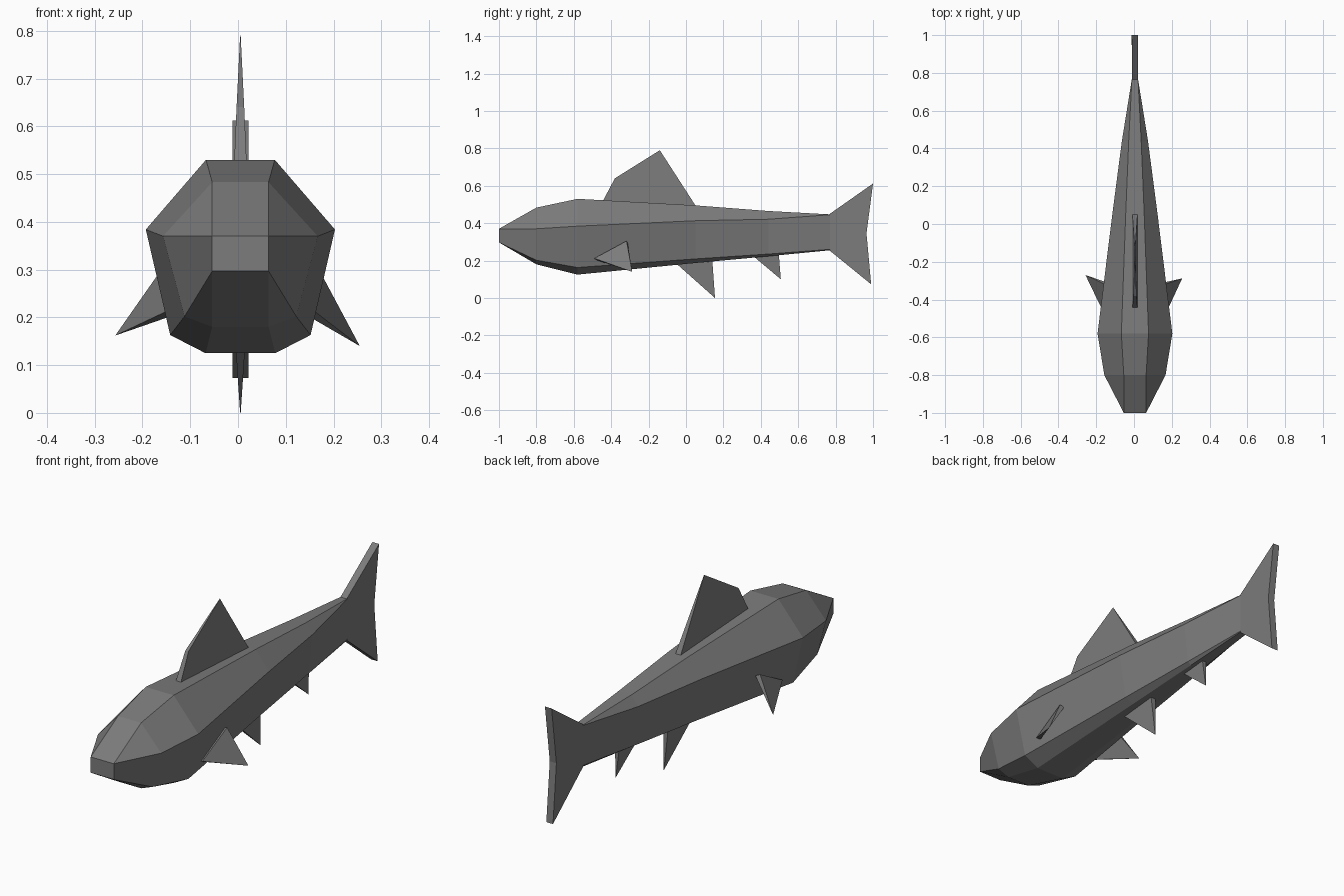
import bpy, bmesh
from mathutils import Vector

cube = bpy.data.objects.get("Cube")
if cube:
    bpy.data.objects.remove(cube, do_unlink=True)

grey = bpy.data.materials.new("slate grey")
GREY = (0.2, 0.2, 0.2, 1)
grey.use_nodes = True
grey.diffuse_color = GREY
grey.node_tree.nodes["Principled BSDF"].inputs["Base Color"].default_value = GREY

CX = 0.005  # centre line of the body


def finish(name, bm):
    bmesh.ops.remove_doubles(bm, verts=bm.verts[:], dist=0.0005)
    bmesh.ops.recalc_face_normals(bm, faces=bm.faces[:])
    mesh = bpy.data.meshes.new(name)
    bm.to_mesh(mesh)
    bm.free()
    mesh.materials.append(grey)
    obj = bpy.data.objects.new(name, mesh)
    bpy.context.collection.objects.link(obj)
    return obj


def loft(name, rings):
    """Skin a list of closed rings and cap both ends."""
    bm = bmesh.new()
    loops = [[bm.verts.new(p) for p in ring] for ring in rings]
    n = len(loops[0])
    for a, b in zip(loops, loops[1:]):
        for i in range(n):
            j = (i + 1) % n
            bm.faces.new((a[i], a[j], b[j], b[i]))
    bm.faces.new(loops[0])
    bm.faces.new(loops[-1])
    return finish(name, bm)


def fin(name, outline):
    """Upright fin from (y, z, half thickness) points."""
    return loft(name, [[(CX + s * t, y, z) for y, z, t in outline] for s in (-1, 1)])


# Body: y, then (half width, z) of the top, side, lower and bottom edges
stations = [
    (-1.00, (.059, .370), (.059, .370), (.059, .297), (.059, .297)),
    (-0.80, (.059, .483), (.162, .370), (.117, .202), (.059, .180)),
    (-0.58, (.072, .530), (.198, .384), (.147, .163), (.073, .125)),
    (0.05, (.049, .495), (.120, .413), (.086, .209), (.046, .187)),
    (0.44, (.033, .465), (.069, .421), (.049, .235), (.030, .223)),
    (0.77, (.016, .447), (.016, .445), (.016, .260), (.016, .255)),
]
loft("body", [[(CX + w, y, z) for w, z in half] + [(CX - w, y, z) for w, z in half[::-1]]
              for y, *half in stations])

# Upright fins
fin("tail_fin", [(.765, .447, .016), (1.0, .612, .017), (.965, .345, .017),
                 (.99, .073, .017), (.765, .256, .016)])
fin("dorsal_fin", [(-.465, .48, .015), (-.38, .64, .008), (-.14, .79, .0006),
                   (.06, .48, .014)])
fin("pelvic_fin", [(-.07, .20, .014), (.14, .21, .014), (.155, .0, .0006)])
fin("anal_fin", [(.34, .24, .012), (.495, .25, .012), (.507, .10, .0006)])

# Side fins: a root strip on the flank narrowing to a point
for name, side, tip in (("left_pectoral_fin", 1, (.255, -.288, .140)),
                        ("right_pectoral_fin", -1, (-.257, -.27, .162))):
    bm = bmesh.new()
    root = [(.156, -.49, .212), (.162, -.318, .305), (.142, -.312, .296), (.138, -.485, .205)]
    verts = [bm.verts.new(Vector((CX + side * x, y, z))) for x, y, z in root]
    apex = bm.verts.new(tip)
    bm.faces.new(verts)
    for i in range(4):
        bm.faces.new((verts[i], verts[(i + 1) % 4], apex))
    finish(name, bm)
